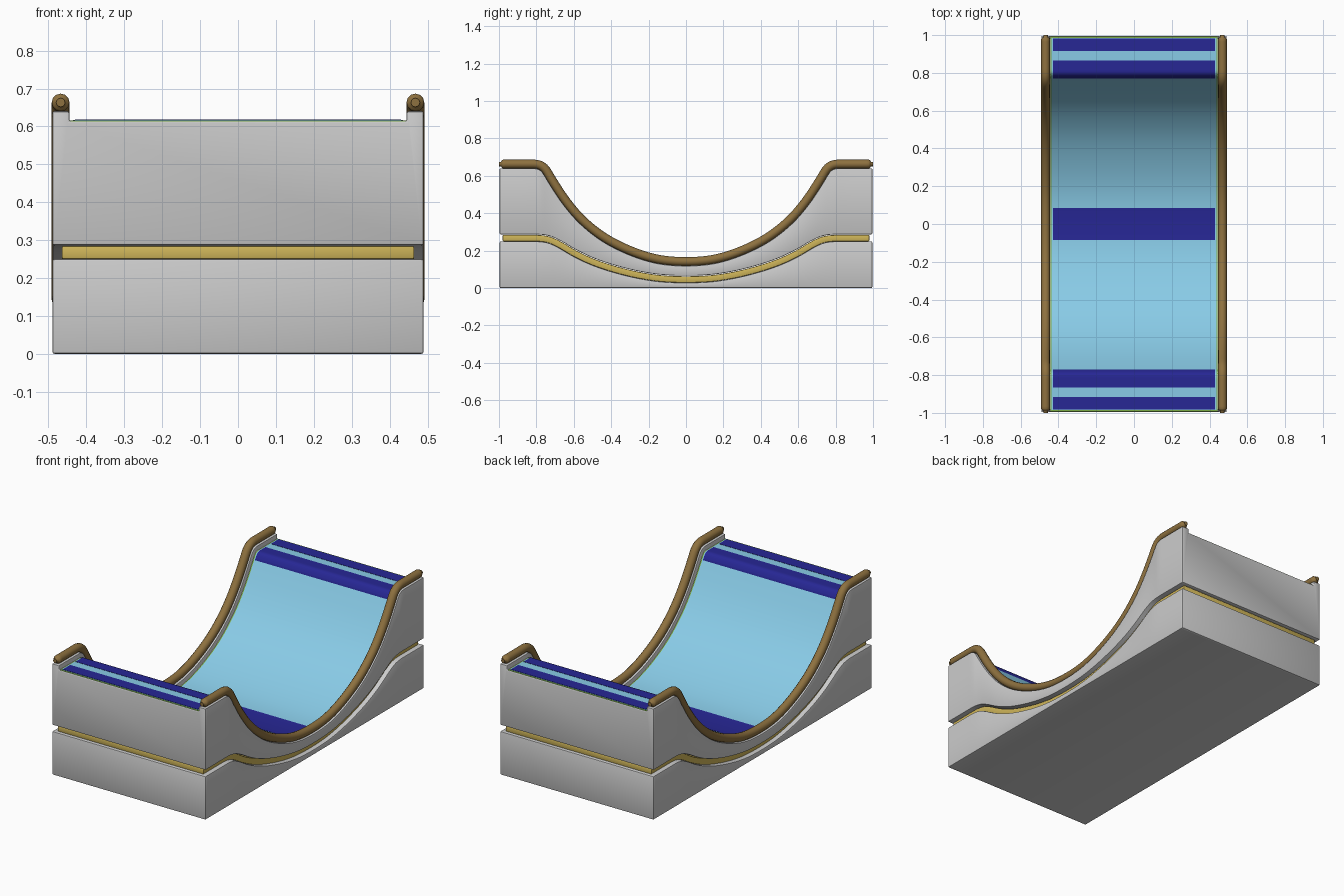
import bpy, bmesh, math
from mathutils import Vector

if "Cube" in bpy.data.objects:
    bpy.data.objects.remove(bpy.data.objects["Cube"])


def material(name, rgb):
    m = bpy.data.materials.new(name)
    m.diffuse_color = (*rgb, 1)
    m.use_nodes = True
    m.node_tree.nodes["Principled BSDF"].inputs["Base Color"].default_value = m.diffuse_color
    return m


BLUE = material("light_blue", (0.25, 0.6, 0.8))
NAVY = material("navy", (0.02, 0.02, 0.3))
GREEN = material("green", (0.2, 0.42, 0.06))
GOLD = material("gold", (0.62, 0.46, 0.1))
BROWN = material("brown", (0.27, 0.165, 0.05))


def smooth_path(half):
    """Mirror the half profile (y, z) and round it by corner cutting."""
    pts = [Vector(p) for p in half] + [Vector((-y, z)) for y, z in reversed(half)]
    for _ in range(4):
        pts = [a.lerp(b, t) for a, b in zip(pts, pts[1:]) for t in (0.25, 0.75)]
    return pts


def offset(pts, d):
    out = []
    for i, p in enumerate(pts):
        t = (pts[min(i + 1, len(pts) - 1)] - pts[max(i - 1, 0)]).normalized()
        out.append(p + Vector((-t.y, t.x)) * d)
    return out


def resample(pts, y0, y1, n):
    out, k = [], 0
    for i in range(n + 1):
        y = y0 + (y1 - y0) * i / n
        while k < len(pts) - 2 and pts[k + 1].x < y:
            k += 1
        a, b = pts[k], pts[k + 1]
        out.append((y, a.y + (b.y - a.y) * (y - a.x) / (b.x - a.x)))
    return out


def loft(name, section, y0, y1, n, mat=None, bevel=0):
    """Sweep a closed section of (x, path) corners from y0 to y1."""
    rails = [(x, resample(path, y0, y1, n)) for x, path in section]
    bm = bmesh.new()
    rings = [[bm.verts.new((x, *r[i])) for x, r in rails] for i in range(n + 1)]
    m = len(rails)
    for a, b in zip(rings, rings[1:]):
        for j in range(m):
            k = (j + 1) % m
            bm.faces.new((a[j], a[k], b[k], b[j]))
    bm.faces.new(rings[0])
    bm.faces.new(rings[-1])
    bmesh.ops.recalc_face_normals(bm, faces=bm.faces)
    me = bpy.data.meshes.new(name)
    bm.to_mesh(me)
    bm.free()
    ob = bpy.data.objects.new(name, me)
    bpy.context.collection.objects.link(ob)
    if mat:
        me.materials.append(mat)
    bpy.ops.object.select_all(action='DESELECT')
    ob.select_set(True)
    bpy.context.view_layer.objects.active = ob
    if bevel:
        mod = ob.modifiers.new("bevel", 'BEVEL')
        mod.width, mod.segments = bevel, 2
        mod.limit_method, mod.angle_limit = 'ANGLE', math.radians(50)
        bpy.ops.object.modifier_apply(modifier=mod.name)
    bpy.ops.object.shade_smooth_by_angle(angle=math.radians(35))
    return ob


def slab(name, w, low, high, y0, y1, n, mat=None, bevel=0):
    return loft(name, [(-w, low), (-w, high), (w, high), (w, low)], y0, y1, n, mat, bevel)


# Profile curves: rail centre line and the groove around the body
rail = smooth_path([(-1.3, .663), (-.86, .663), (-.765, .663), (-.715, .575), (-.64, .46),
                    (-.55, .355), (-.42, .255), (-.25, .178), (-.1, .142)])
groove = smooth_path([(-1.3, .268), (-.87, .268), (-.75, .268), (-.68, .238), (-.6, .188),
                      (-.5, .14), (-.38, .1), (-.24, .066), (-.1, .047)])
ground = [Vector((-2, 0)), Vector((2, 0))]
lip, floor = offset(rail, -.023), offset(rail, -.049)
END = .996

# Lower body, gold trim band and upper body with raised side lips
slab("lower_body", .49, ground, offset(groove, -.018), -END, END, 150, bevel=.006)
slab("trim_band", .465, offset(groove, -.0178), offset(groove, .016), -.98, .98, 150, GOLD, .004)
under = offset(groove, .019)
loft("upper_body", [(-.49, under), (-.49, lip), (-.445, lip), (-.445, floor),
                    (.445, floor), (.445, lip), (.49, lip), (.49, under)],
     -END, END, 150, bevel=.005)

# Riding surface with green border and navy stripes
base = offset(floor, -.004)
slab("surface_border", .4445, base, offset(floor, .001), -.992, .992, 150, GREEN)
slab("riding_surface", .436, base, offset(floor, .0025), -.984, .984, 150, BLUE)
stripe_top = offset(floor, .004)
for name, y0, y1 in (("front_edge_stripe", -.982, -.915), ("front_lip_stripe", -.865, -.77),
                     ("centre_stripe", -.085, .085), ("back_lip_stripe", .77, .865),
                     ("back_edge_stripe", .915, .982)):
    slab(name, .43, base, stripe_top, y0, y1, 16, NAVY)

# Rails along both side lips, with narrow end caps
for name, x in (("left_rail", -.468), ("right_rail", .468)):
    cu = bpy.data.curves.new(name, 'CURVE')
    cu.dimensions = '3D'
    cu.bevel_depth, cu.bevel_resolution, cu.use_fill_caps = .0235, 4, True
    cu.materials.append(BROWN)
    tips = [(-1, .5), (-.988, .5), (-.986, .8), (-.978, 1)]
    pts = [(y, .663, r) for y, r in tips]
    pts += [(y, z, 1) for y, z in resample(rail, -.965, .965, 140)]
    pts += [(-y, .663, r) for y, r in reversed(tips)]
    sp = cu.splines.new('POLY')
    sp.points.add(len(pts) - 1)
    for p, (y, z, r) in zip(sp.points, pts):
        p.co, p.radius = (x, y, z, 1), r
    bpy.context.collection.objects.link(bpy.data.objects.new(name, cu))
